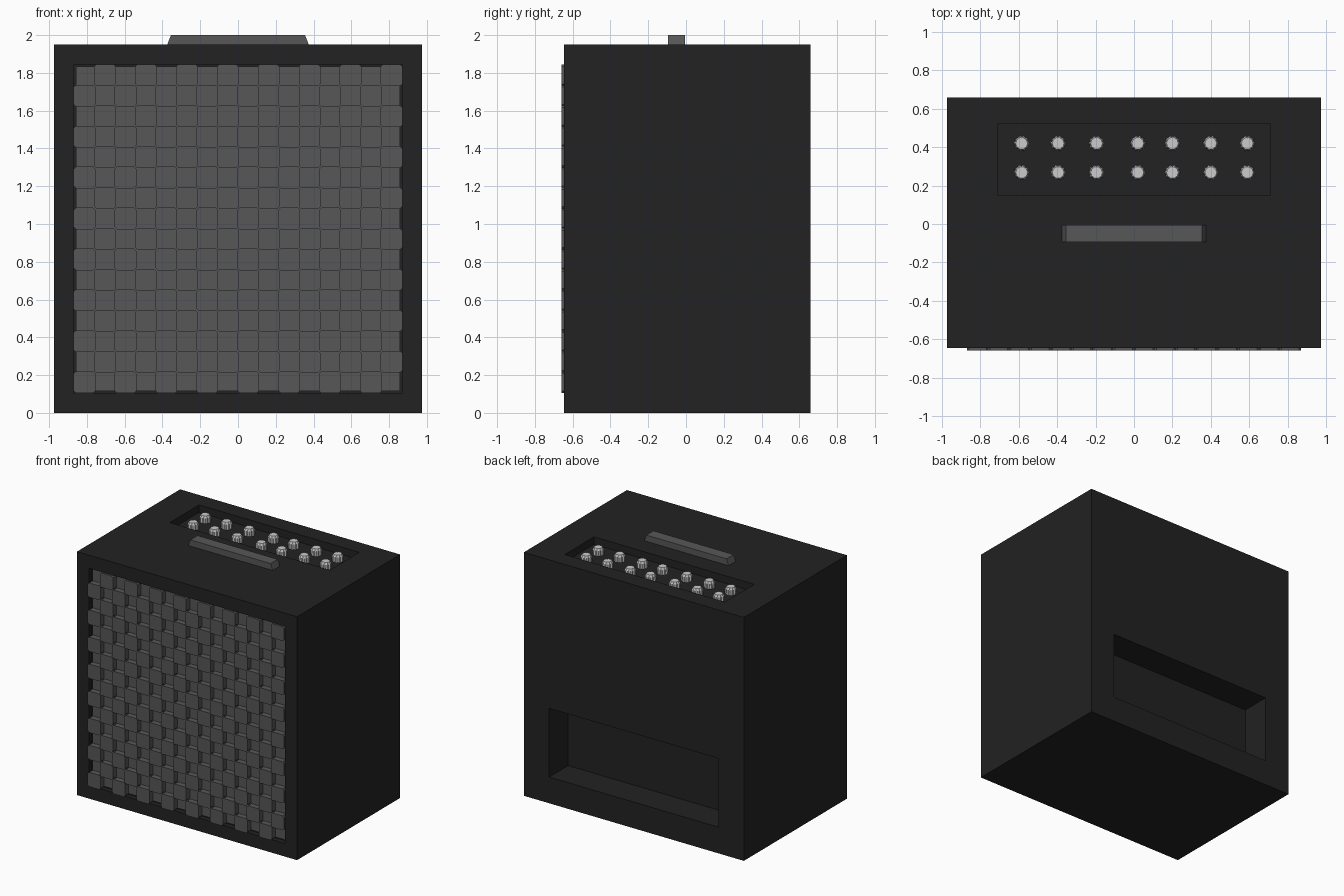
import bpy, bmesh, math
from mathutils import Vector

if "Cube" in bpy.data.objects:
    bpy.data.objects.remove(bpy.data.objects["Cube"])


def material(name, v):
    m = bpy.data.materials.new(name)
    m.diffuse_color = (v, v, v, 1)
    m.use_nodes = True
    m.node_tree.nodes["Principled BSDF"].inputs["Base Color"].default_value = m.diffuse_color
    return m


BLACK = material("cabinet black", 0.016)
GREY = material("grille grey", 0.095)
SILVER = material("knob silver", 0.6)


def finish(name, bm, mat):
    bmesh.ops.recalc_face_normals(bm, faces=bm.faces[:])
    me = bpy.data.meshes.new(name)
    bm.to_mesh(me)
    bm.free()
    me.materials.append(mat)
    ob = bpy.data.objects.new(name, me)
    bpy.context.collection.objects.link(ob)
    return ob


def loft(bm, rings):
    """Closed solid through equal-length rings of points."""
    vs = [[bm.verts.new(p) for p in r] for r in rings]
    n = len(vs[0])
    for a, b in zip(vs, vs[1:]):
        for i in range(n):
            bm.faces.new((a[i], a[(i + 1) % n], b[(i + 1) % n], b[i]))
    bm.faces.new(vs[0])
    bm.faces.new(vs[-1])


def box(name, x, y, z, mat):
    bm = bmesh.new()
    loft(bm, [[(x[0], y[0], h), (x[1], y[0], h), (x[1], y[1], h), (x[0], y[1], h)] for h in z])
    return finish(name, bm, mat)


# Cabinet with grille recess, control recess and back opening
cabinet = box("cabinet", (-0.975, 0.975), (-0.645, 0.66), (0, 1.95), BLACK)
cuts = [((-0.87, 0.87), (-0.8, -0.605), (0.105, 1.845)),
        ((-0.71, 0.71), (0.15, 0.52), (1.89, 2.1)),
        ((-0.75, 0.75), (0.42, 0.8), (0.21, 0.76))]
bpy.context.view_layer.objects.active = cabinet
for c in cuts:
    cutter = box("cutter", *c, BLACK)
    cutter.hide_render = True
    mod = cabinet.modifiers.new("cut", 'BOOLEAN')
    mod.operation = 'DIFFERENCE'
    mod.solver = 'EXACT'
    mod.object = cutter
    bpy.ops.object.modifier_apply(modifier=mod.name)
    bpy.data.objects.remove(cutter)

# Woven grille: low backing strands with raised checker crossings
box("grille_backing", (-0.858, 0.858), (-0.615, -0.604), (0.117, 1.833), GREY)
bm = bmesh.new()
N, H, C = 16, 0.0575, 0.012
pitch = (1.74 - 2 * H) / (N - 1)
outline = [(-H + C, -H), (H - C, -H), (H, -H + C), (H, H - C),
           (H - C, H), (-H + C, H), (-H, H - C), (-H, -H + C)]
for i in range(N):
    for j in range(N):
        if (i + j) % 2:
            cx, cz = -0.87 + H + i * pitch, 1.845 - H - j * pitch
            loft(bm, [[(cx + u, y, cz + w) for u, w in outline] for y in (-0.612, -0.66)])
finish("grille_weave", bm, GREY)

# Carry handle with sloping ends
bm = bmesh.new()
profile = [(-0.375, 1.949), (0.375, 1.949), (0.355, 2.0), (-0.355, 2.0)]
loft(bm, [[(x, y, z) for x, z in profile] for y in (-0.095, -0.005)])
finish("handle", bm, GREY)

# Two rows of fluted knobs
for row, ky in enumerate((0.268, 0.42)):
    for col, kx in enumerate((-0.585, -0.395, -0.195, 0.02, 0.2, 0.4, 0.59)):
        bm = bmesh.new()
        rings = []
        for z, r_out, r_in in ((1.889, 0.042, 0.035), (1.93, 0.041, 0.034), (1.947, 0.031, 0.029)):
            ring = []
            for k in range(20):
                a = math.tau * k / 20
                r = r_in if k % 2 else r_out
                ring.append((kx + r * math.cos(a), ky + r * math.sin(a), z))
            rings.append(ring)
        loft(bm, rings)
        finish(f"knob_{row + 1}_{col + 1}", bm, SILVER)
